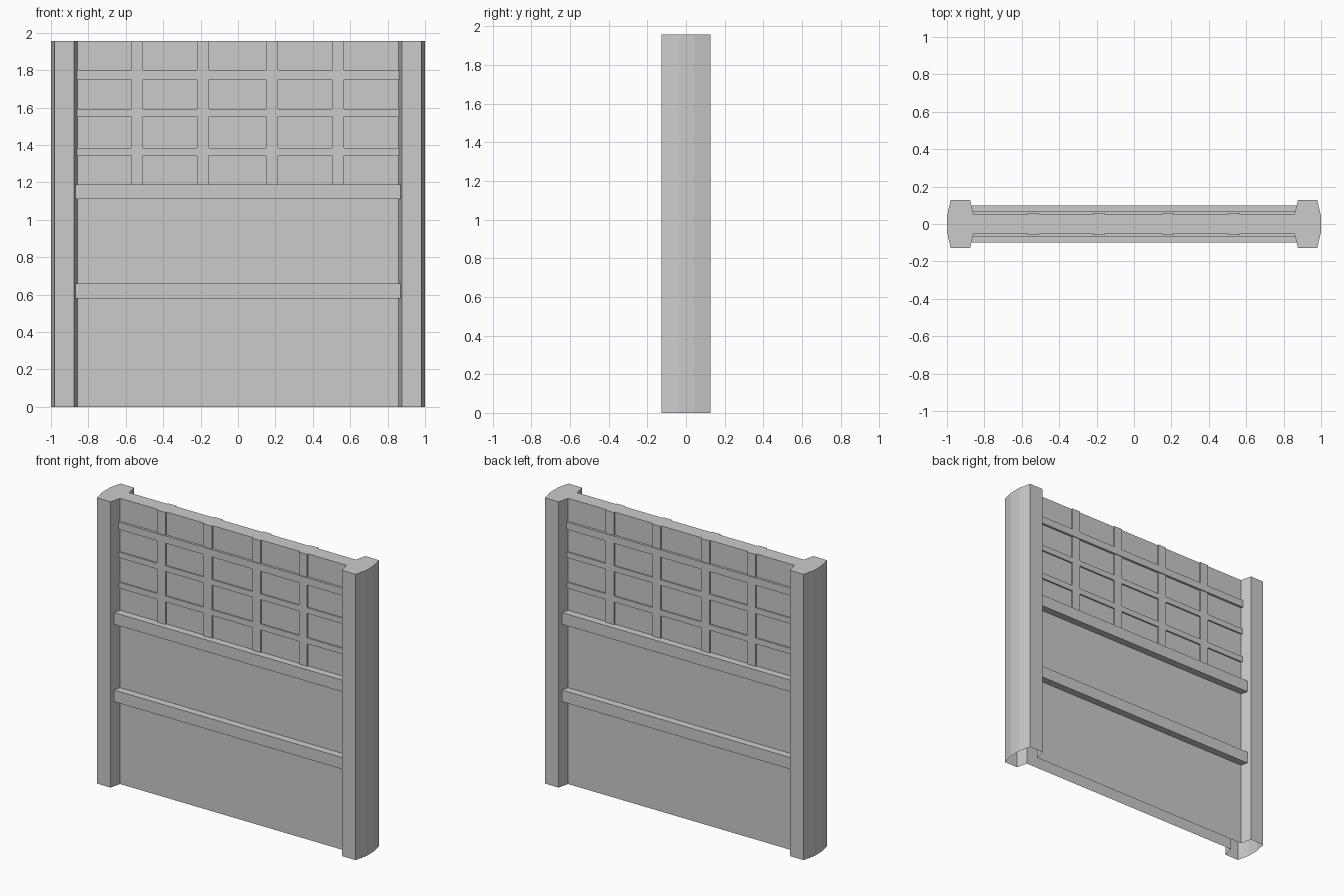
import bpy, bmesh

if "Cube" in bpy.data.objects:
    bpy.data.objects.remove(bpy.data.objects["Cube"])

H = 1.957        # overall height
PANEL_Y = 0.05   # half thickness of the infill panel


def make_object(name, bm):
    mesh = bpy.data.meshes.new(name)
    bm.to_mesh(mesh)
    bm.free()
    obj = bpy.data.objects.new(name, mesh)
    bpy.context.collection.objects.link(obj)
    return obj


def post(name, side):
    # Open-bottomed shell, open towards the panel
    half = [(0.858, PANEL_Y), (0.876, 0.127), (0.98, 0.127), (1.0, 0.042)]
    outline = half + [(x, -y) for x, y in reversed(half)]
    bm = bmesh.new()
    low = [bm.verts.new((side * x, y, 0)) for x, y in outline]
    top = [bm.verts.new((side * x, y, H)) for x, y in outline]
    for i in range(len(outline) - 1):
        bm.faces.new((low[i], low[i + 1], top[i + 1], top[i]))
    bm.faces.new(top)
    bmesh.ops.recalc_face_normals(bm, faces=bm.faces)
    if max(bm.faces, key=lambda f: len(f.verts)).normal.z < 0:
        bmesh.ops.reverse_faces(bm, faces=bm.faces)
    return make_object(name, bm)


def sheet_box(bm, x0, x1, y0, y1, z0, z1, drop):
    # Box without the faces whose normals are listed in drop
    res = bmesh.ops.create_cube(bm, size=1)
    for v in res["verts"]:
        v.co = ((x0 + x1) / 2 + v.co.x * (x1 - x0),
                (y0 + y1) / 2 + v.co.y * (y1 - y0),
                (z0 + z1) / 2 + v.co.z * (z1 - z0))
    bm.normal_update()
    faces = {f for v in res["verts"] for f in v.link_faces}
    gone = [f for f in faces
            if any(sum(a * b for a, b in zip(f.normal, d)) > 0.9 for d in drop)]
    bmesh.ops.delete(bm, geom=gone, context='FACES')


ENDS = [(1, 0, 0), (-1, 0, 0)]
BOTTOM = (0, 0, -1)


def strip(name, x0, x1, depth, z0, z1, drop):
    # Raised strip on the front and back faces of the panel
    bm = bmesh.new()
    sheet_box(bm, x0, x1, -depth, -PANEL_Y, z0, z1, drop + [(0, 1, 0)])
    sheet_box(bm, x0, x1, PANEL_Y, depth, z0, z1, drop + [(0, -1, 0)])
    return make_object(name, bm)


# Side posts
post("left_post", -1)
post("right_post", 1)

# Infill panel, open below
bm = bmesh.new()
sheet_box(bm, -0.858, 0.858, -PANEL_Y, PANEL_Y, 0, H, ENDS + [BOTTOM])
make_object("panel", bm)

# Heavy rails and lattice rails
strip("lower_rail", -0.87, 0.87, 0.10, 0.58, 0.66, ENDS)
strip("middle_rail", -0.87, 0.87, 0.10, 1.11, 1.19, ENDS)
strip("top_lattice_rail", -0.861, 0.861, 0.066, 1.75, 1.80, ENDS)
for i, (z0, z1) in enumerate([(1.345, 1.385), (1.553, 1.592)]):
    strip(f"lattice_rail_{i + 1}", -0.86, 0.86, 0.06, z0, z1, ENDS)

# Lattice uprights, in pieces between the rails
gaps = [(1.19, 1.345), (1.385, 1.553), (1.592, 1.75), (1.80, H)]
uprights = [(-0.57, -0.508), (-0.22, -0.155), (0.15, 0.213), (0.503, 0.566)]
for i, (x0, x1) in enumerate(uprights):
    for j, (z0, z1) in enumerate(gaps):
        drop = [BOTTOM] if z1 == H else [BOTTOM, (0, 0, 1)]
        strip(f"upright_{i + 1}_{j + 1}", x0, x1, 0.06, z0, z1, drop)
